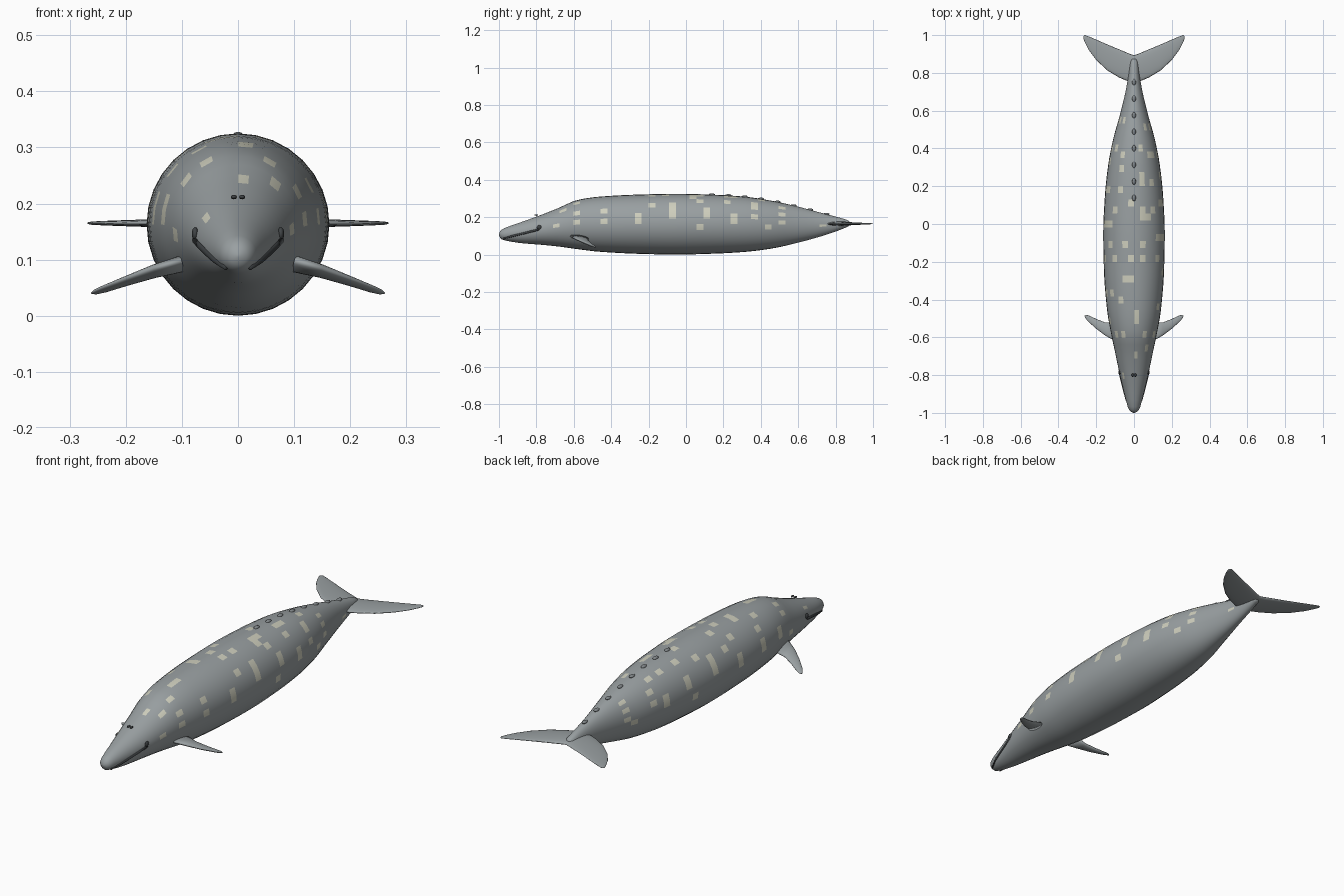
import bpy, bmesh, math
from mathutils import Vector

if "Cube" in bpy.data.objects:
    bpy.data.objects.remove(bpy.data.objects["Cube"])


def material(name, rgb):
    m = bpy.data.materials.new(name)
    m.diffuse_color = (*rgb, 1)
    m.use_nodes = True
    m.node_tree.nodes["Principled BSDF"].inputs["Base Color"].default_value = m.diffuse_color
    return m


SKIN = material("skin", (0.32, 0.35, 0.36))
PATCH = material("pale_patch", (0.62, 0.62, 0.51))
DARK = material("dark", (0.05, 0.056, 0.06))
BUMP = material("bump_grey", (0.22, 0.24, 0.25))

# Body profile: y, top z, bottom z, half width
PROFILE = [
    (-1.0, .110, .104, .003), (-.995, .123, .091, .016), (-.985, .134, .081, .026),
    (-.965, .144, .075, .034), (-.88, .174, .061, .055), (-.78, .210, .053, .079),
    (-.68, .250, .043, .100), (-.58, .292, .029, .121), (-.46, .310, .015, .142),
    (-.25, .321, .004, .159), (-.05, .325, .000, .163), (.15, .320, .005, .154),
    (.31, .310, .014, .137), (.45, .289, .031, .110), (.58, .261, .059, .074),
    (.72, .224, .097, .041), (.80, .203, .123, .028), (.86, .186, .147, .020),
    (.872, .179, .153, .013), (.876, .169, .163, .003)]


def section(y):
    """Smoothly interpolated (top, bottom, half width) at y."""
    P = PROFILE
    i = max(k for k in range(len(P) - 1) if P[k][0] <= y or k == 0)
    h = P[i + 1][0] - P[i][0]
    t = (y - P[i][0]) / h

    def slope(k, c):
        s = [(P[j + 1][c] - P[j][c]) / (P[j + 1][0] - P[j][0])
             for j in (k - 1, k) if 0 <= j < len(P) - 1]
        if len(s) == 2 and s[0] * s[1] > 0:
            return 2 * s[0] * s[1] / (s[0] + s[1])
        return s[0] if len(s) == 1 else 0
    return [(2*t**3 - 3*t*t + 1) * P[i][c] + (t**3 - 2*t*t + t) * h * slope(i, c)
            + (3*t*t - 2*t**3) * P[i + 1][c] + (t**3 - t*t) * h * slope(i + 1, c)
            for c in (1, 2, 3)]


def surface(y, a):
    top, bot, w = section(y)
    return Vector((w * math.cos(a), y, (top + bot) / 2 + (top - bot) / 2 * math.sin(a)))


def surface_at_z(y, z):
    top, bot, _ = section(y)
    s = (z - (top + bot) / 2) / ((top - bot) / 2)
    return surface(y, math.asin(max(-1, min(1, s))))


def loft(name, rings, mat, cap_start=True, mirror=False):
    bm = bmesh.new()
    vs = [[bm.verts.new(p) for p in r] for r in rings]
    n = len(rings[0])
    for a, b in zip(vs, vs[1:]):
        for i in range(n):
            bm.faces.new((a[i], a[(i + 1) % n], b[(i + 1) % n], b[i]))
    if cap_start:
        bm.faces.new(vs[0])
    bm.faces.new(vs[-1])
    bmesh.ops.recalc_face_normals(bm, faces=bm.faces)
    return finish(name, bm, mat, mirror)


def finish(name, bm, mat, mirror=False):
    for f in bm.faces:
        f.smooth = True
    me = bpy.data.meshes.new(name)
    bm.to_mesh(me)
    bm.free()
    me.materials.append(mat)
    ob = bpy.data.objects.new(name, me)
    bpy.context.collection.objects.link(ob)
    if mirror:
        ob.modifiers.new("mirror", "MIRROR")
    return ob


# Body
SIDES, N = 32, 50
ys = [-1, -.995, -.985] + [-.968 + 1.828 * i / N for i in range(N + 1)] + [.872, .876]
body = loft("body", [[surface(y, 2 * math.pi * i / SIDES) for i in range(SIDES)]
                     for y in ys], SKIN)
body.data.materials.append(PATCH)

# Pale skin patches: flank spots (y, z) and back spots (x, y)
FLANK = [(-.43, .22), (-.43, .18), (-.57, .21), (-.57, .17), (-.65, .235), (-.685, .155),
         (-.26, .22), (-.26, .18), (-.18, .26), (-.065, .27), (-.065, .24), (-.065, .215),
         (.08, .15), (.117, .245), (.117, .215), (.26, .21), (.26, .18), (.36, .24),
         (.36, .21), (.45, .14), (.5, .21), (.5, .18), (.72, .16)]
BACK = [(-.04, -.28), (-.01, -.3), (0, -.49), (.025, -.52), (-.04, -.095), (.06, -.095),
        (.06, -.17), (-.03, -.17), (-.095, -.17), (-.065, -.41), (-.11, -.365),
        (.06, .09), (.105, .085), (-.025, .095), (.055, .05), (.08, .03), (-.105, .07),
        (-.08, .175), (-.055, .29), (.035, .4), (.03, .265), (.08, .37), (.055, .22),
        (.1, .215), (.055, .52), (-.055, .55), (-.07, .37), (-.065, -.59),
        (.06, -.59), (0, -.71), (-.055, -.81)]
faces = list(body.data.polygons)


def paint(ok, dist):
    min((f for f in faces if ok(f.center)), key=lambda f: dist(f.center)).material_index = 1


for y, z in FLANK:
    for s, dy in ((1, 0), (-1, .06)):
        paint(lambda c: c.x * s > 0, lambda c: math.hypot(c.y - y - dy, c.z - z))
for x, y in BACK:
    paint(lambda c: c.z > .17, lambda c: math.hypot(c.x - x, c.y - y))


def blade(name, sections, up, **kw):
    """Lens-shaped fin through (leading point, trailing point, half thickness)."""
    rings = []
    for le, te, t in sections:
        le, te = Vector(le), Vector(te)
        rings.append([(le + te) / 2 + (te - le) / 2 * math.cos(a)
                      + Vector(up).normalized() * t * math.sin(a)
                      for a in (2 * math.pi * i / 20 for i in range(20))])
    return loft(name, rings, SKIN, mirror=True, **kw)


# Flippers
blade("flippers", [((.10, -.62, .098), (.105, -.52, .086), .014),
                   ((.15, -.592, .084), (.15, -.522, .074), .011),
                   ((.20, -.555, .066), (.195, -.505, .059), .008),
                   ((.245, -.514, .049), (.235, -.486, .045), .0055),
                   ((.258, -.497, .043), (.251, -.481, .041), .004),
                   ((.262, -.488, .04), (.259, -.484, .04), .0015)], (.3, 0, .95))

# Tail flukes
blade("tail_flukes", [((x, a, .165), (x, b, .165), t) for x, a, b, t in (
    (0, .74, .893, .012), (.03, .755, .904, .011), (.08, .776, .925, .009),
    (.14, .812, .95, .0075), (.2, .868, .976, .0055), (.24, .922, .993, .004),
    (.26, .962, 1.0, .003), (.268, .98, .995, .0015))], (0, 0, 1), cap_start=False)


def ellipsoid(name, loc, size, mat, mirror=False):
    bm = bmesh.new()
    bmesh.ops.create_uvsphere(bm, u_segments=16, v_segments=10, radius=1)
    for v in bm.verts:
        v.co = Vector([c * s + l for c, s, l in zip(v.co, size, loc)])
    return finish(name, bm, mat, mirror)


# Mouth line, following the head surface
path = [surface_at_z(y, z) for y, z in
        ((-.975, .087), (-.93, .099), (-.88, .111), (-.83, .123), (-.785, .135))]
loft("mouth_line", [[p + Vector((.004 * math.cos(a), 0, .006 * math.sin(a)))
                     for a in (math.pi * i / 4 for i in range(8))] for p in path],
     DARK, mirror=True)

# Eyes and blowholes
ellipsoid("eyes", surface_at_z(-.785, .146), (.006, .013, .012), DARK, True)
ellipsoid("blowholes", (.0075, -.8, section(-.8)[0] + .009), (.0055, .01, .004), DARK, True)

# Knuckle bumps along the tail ridge
for i in range(8):
    y = .138 + .0875 * i
    ellipsoid(f"knuckle_{i + 1}", (0, y, section(y)[0]), (.01, .017, .007), BUMP)
